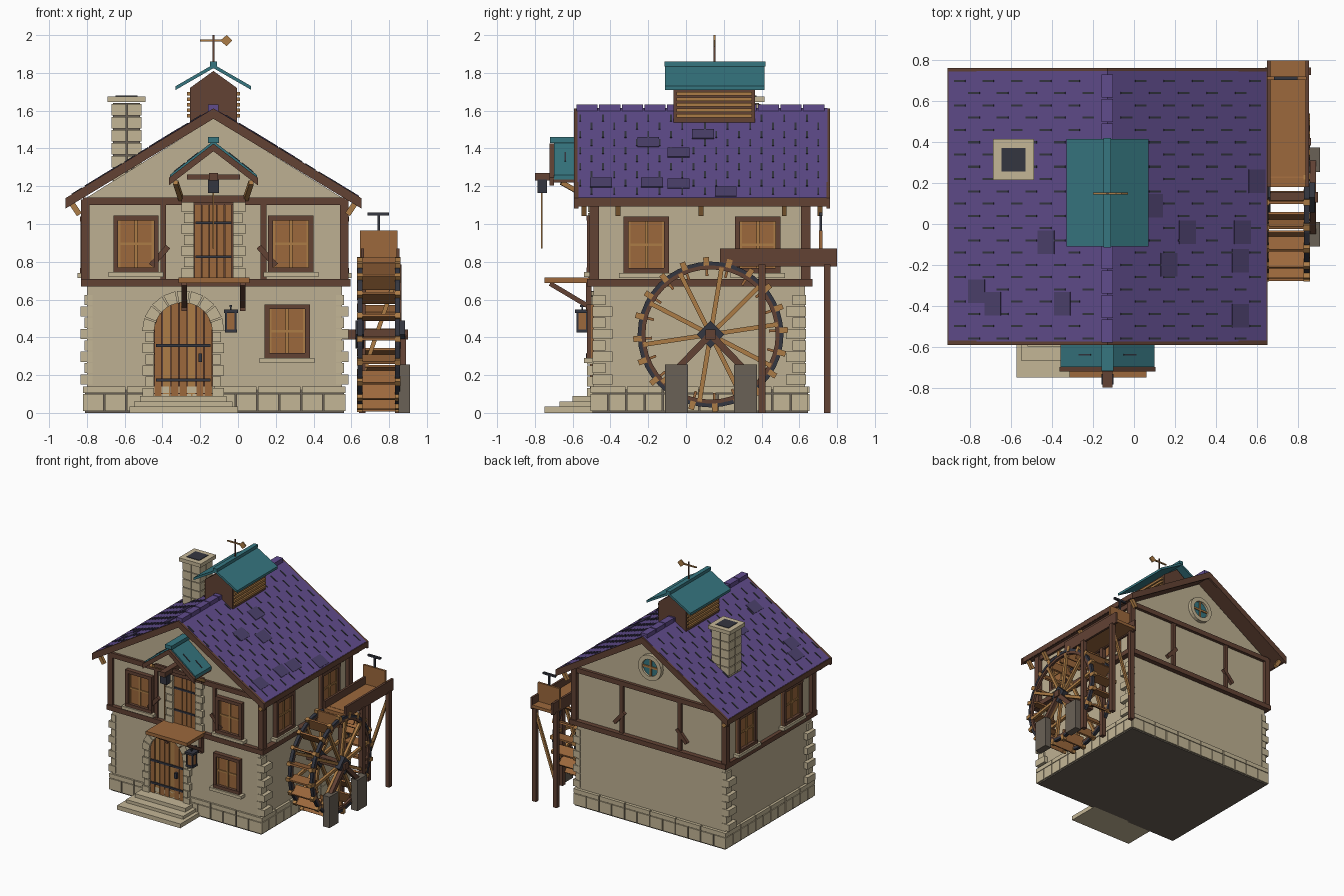
import bpy, bmesh, math
from mathutils import Matrix, Vector

if "Cube" in bpy.data.objects:
    bpy.data.objects.remove(bpy.data.objects["Cube"])

def lin(c):
    return tuple((v / 255 / 12.92 if v < 11 else ((v / 255 + .055) / 1.055) ** 2.4) for v in c) + (1,)

MATS = {}
for key, rgb in {"plaster": (190, 176, 146), "stone": (196, 182, 150), "dark_wood": (98, 66, 52),
                 "orange_wood": (156, 104, 60), "light_wood": (172, 124, 70), "purple_tile": (96, 76, 140),
                 "dark_tile": (76, 65, 108), "teal": (54, 118, 128), "dark_metal": (52, 54, 64),
                 "grey_stone": (106, 97, 86)}.items():
    MATS[key] = bpy.data.materials.new(key)
    MATS[key].diffuse_color = lin(rgb)

def finish(name, bm, mat):
    bmesh.ops.recalc_face_normals(bm, faces=bm.faces)
    me = bpy.data.meshes.new(name)
    bm.to_mesh(me)
    bm.free()
    me.materials.append(MATS[mat])
    ob = bpy.data.objects.new(name, me)
    bpy.context.collection.objects.link(ob)
    return ob

def boxes(name, mat, items, m=Matrix()):
    """Axis-aligned boxes (x0, x1, y0, y1, z0, z1) in one object."""
    bm = bmesh.new()
    for x0, x1, y0, y1, z0, z1 in items:
        t = Matrix.Translation(((x0 + x1) / 2, (y0 + y1) / 2, (z0 + z1) / 2))
        bmesh.ops.create_cube(bm, size=1, matrix=m @ t @ Matrix.Diagonal((x1 - x0, y1 - y0, z1 - z0, 1)))
    return finish(name, bm, mat)

def bars(name, mat, items):
    """Square beams (start, end, width, height) in one object."""
    bm = bmesh.new()
    for p, q, w, h in items:
        p, q = Vector(p), Vector(q)
        d = (q - p).normalized()
        side = d.cross(Vector((0, 0, 1)))
        side = side.normalized() if side.length > 1e-4 else Vector((1, 0, 0))
        r = Matrix((d, side, d.cross(side))).transposed().to_4x4()
        bmesh.ops.create_cube(bm, size=1, matrix=Matrix.Translation((p + q) / 2) @ r
                              @ Matrix.Diagonal(((q - p).length, w, h, 1)))
    return finish(name, bm, mat)

def prisms(name, mat, outlines, y0, y1):
    """x-z outlines extruded along y."""
    bm = bmesh.new()
    for pts in outlines:
        f = bm.faces.new([bm.verts.new((x, y0, z)) for x, z in pts])
        g = bmesh.ops.extrude_face_region(bm, geom=[f])["geom"]
        bmesh.ops.translate(bm, vec=(0, y1 - y0, 0), verts=[v for v in g if isinstance(v, bmesh.types.BMVert)])
    return finish(name, bm, mat)

def chevron(name, mat, zr, half, drop, t, y0, y1):
    e = zr - drop
    prisms(name, mat, [[(CX - half, e), (CX, zr), (CX + half, e),
                        (CX + half, e - t), (CX, zr - t), (CX - half, e - t)]], y0, y1)

def ring(name, mat, c, r0, r1, half, axis, n):
    """Flat ring around x or y."""
    bm = bmesh.new()
    loops = []
    for i in range(n):
        a = math.tau * i / n
        vs = []
        for r, o in ((r0, -half), (r1, -half), (r1, half), (r0, half)):
            u, w = r * math.cos(a), r * math.sin(a)
            vs.append(bm.verts.new(Vector(c) + Vector((o, u, w) if axis == "x" else (u, o, w))))
        loops.append(vs)
    for i in range(n):
        for k in range(4):
            a, b = loops[i], loops[(i + 1) % n]
            bm.faces.new((a[k], a[(k + 1) % 4], b[(k + 1) % 4], b[k]))
    finish(name, bm, mat)

CX = -.13
X0, X1, Y0, Y1 = -.80, .55, -.49, .63

# House body, plinth and corner stones
prisms("walls", "plaster", [[(X0, .01), (X1, .01), (X1, 1.14), (CX, 1.56), (X0, 1.14)]], Y0, Y1)
boxes("plinth", "grey_stone", [(X0 - .01, X1 + .01, Y0 - .005, Y1 + .015, 0, .125)])
blocks = []
for z0, z1 in ((.01, .1), (.105, .14)):
    n = 12 if z0 < .1 else 6
    for i in range(n):
        a, b = -.82 + 1.39 * i / n, -.82 + 1.39 * (i + 1) / n - .008
        blocks += [(a, b, -.505, -.48, z0, z1), (a, b, .62, .655, z0, z1)]
        a, b = -.505 + 1.16 * i / n, -.505 + 1.16 * (i + 1) / n - .008
        blocks += [(-.82, -.79, a, b, z0, z1), (.54, .57, a, b, z0, z1)]
boxes("plinth_blocks", "stone", blocks)
quoins = []
for i in range(8):
    z, w, o = .15 + i * .06, (.1, .065)[i % 2], (.035, .012)[i % 2]
    for ya, yb in ((Y0 - .004, Y0 + w), (Y1 - w, Y1 + .004)):
        quoins += [(X0 - o, X0 + .03, ya, yb, z, z + .054), (X1 - .03, X1 + o, ya, yb, z, z + .054)]
boxes("corner_stones", "stone", quoins)

# Timber frame
frame = [(X0 - .03, X1 + .045, Y0 - .035, Y1 + .04, .67, .71)]
for za, zb in ((1.1, 1.14),):
    frame += [(X0 - .02, X1 + .02, Y0 - .02, Y0, za, zb), (X0 - .02, X1 + .02, Y1, Y1 + .025, za, zb),
              (X0 - .02, X0, Y0, Y1, za, zb), (X1, X1 + .02, Y0, Y1, za, zb)]
for x in (X0 - .03, X1 - .01):
    for y in (Y0 - .02, Y1 - .02):
        frame.append((x, x + .045, y, y + .05, .71, 1.13))
for x in (-.41, .12):
    frame += [(x, x + .03, Y0 - .015, Y0, .71, 1.1), (x, x + .03, Y1, Y1 + .02, .71, 1.1)]
boxes("timber_frame", "dark_wood", frame)
bars("timber_braces", "dark_wood", [((CX + s * .33, y, .78), (CX + s * .24, y, .88), .03, .03)
                                    for s in (-1, 1) for y in (Y0 - .01, Y1 + .01)])

# Main roof
chevron("roof_soffit", "dark_wood", 1.592, .78, .475, .025, -.57, .745)
chevron("roof_tiles", "purple_tile", 1.615, .777, .475, .022, -.575, .748)
for nm, a, b in (("front_bargeboard", -.593, -.57), ("back_bargeboard", .745, .762)):
    chevron(nm, "dark_wood", 1.612, .783, .475, .055, a, b)
boxes("eave_boards", "dark_wood", [(-.912, -.9, -.59, .76, 1.095, 1.138), (.64, .652, -.59, .76, 1.095, 1.138)])
boxes("ridge_caps", "purple_tile", [(CX - .028, CX + .028, -.58 + .12 * i, -.468 + .12 * i, 1.598, 1.632) for i in range(11)])
K = .475 / .777
def on_roof(x, y, lift=.001):
    return (x, y, 1.615 + lift - K * abs(x - CX))
gaps, odd = [], []
for s in (-1, 1):
    for row in range(10):
        d = .065 + row * .07
        for j in range(11):
            y = -.56 + .06 * (row % 2) + .12 * j
            gaps.append((on_roof(CX + s * d, y), on_roof(CX + s * (d + .055), y), .01, .006))
for x, y in ((.6, .21), (.1, .09), (.26, -.04), (.17, -.2), (.52, -.18), (.52, -.45), (.53, -.04),
             (-.43, -.09), (-.77, -.33), (-.69, -.39), (-.35, -.39)):
    odd.append((on_roof(x - .04, y), on_roof(x + .04, y), .115, .008))
bars("tile_joints", "dark_metal", gaps)
bars("odd_tiles", "dark_tile", odd)
bars("rafter_tails", "light_wood", [((CX + s * .75, y, 1.11), (CX + s * .71, y, 1.05), .025, .03)
                                    for s in (-1, 1) for y in (-.54, -.36, .08, .52, .71)])

# Windows: local x across, -y outward, z up
def window(name, x, y, z, turn, h=.3):
    m = Matrix.Translation((x, y, z)) @ Matrix.Rotation(turn, 4, "Z")
    w = .12
    boxes(name + "_panes", "orange_wood", [(-w, w, -.012, .01, 0, h)], m)
    boxes(name + "_frame", "dark_wood", [(-w, -w + .026, -.035, 0, 0, h), (w - .026, w, -.035, 0, 0, h),
                                         (-w, w, -.037, 0, 0, .026), (-w, w, -.037, 0, h - .026, h)], m)
    boxes(name + "_bars", "light_wood", [(-.008, .008, -.02, 0, .02, h - .02), (-.09, .09, -.019, 0, h / 2 - .007, h / 2 + .007),
                                         (-.095, -.083, -.018, 0, .02, h - .02), (.083, .095, -.018, 0, .02, h - .02)], m)
    boxes(name + "_sill", "stone", [(-.145, .145, -.05, 0, -.025, 0)], m)

window("upper_left_window", -.54, Y0, .745, 0)
window("upper_right_window", .28, Y0, .745, 0)
window("lower_window", .26, Y0, .29, 0, .285)
for i, y in enumerate((-.21, .38)):
    window(f"right_side_window_{i}", X1, y, .74, math.pi / 2)
    window(f"left_side_window_{i}", X0, y, .74, -math.pi / 2)

# Round window in the back gable
RC = (CX, Y1, 1.32)
prisms("round_glass", "teal", [[(CX + .075 * math.cos(i * math.tau / 20), 1.32 + .075 * math.sin(i * math.tau / 20))
                                for i in range(20)]], Y1 - .01, Y1 + .012)
ring("round_window_stones", "stone", RC, .07, .105, .03, "y", 20)
boxes("round_window_bars", "light_wood", [(CX - .008, CX + .008, Y1, Y1 + .02, 1.25, 1.39), (CX - .07, CX + .07, Y1, Y1 + .02, 1.312, 1.328)])

# Arched front door
DX, R, SP = -.29, .155, .43
def arch(x):
    return SP + math.sqrt(max(0, R * R - (x - DX) ** 2))
edges = [DX - R + i * 2 * R / 7 for i in range(8)]
for nm, mat, par in (("door_planks", "orange_wood", 0), ("door_planks_inner", "light_wood", 1)):
    prisms(nm, mat, [[(a + .003, .08), (b - .003, .08), (b - .003, arch(b - .003)), ((a + b) / 2, arch((a + b) / 2)), (a + .003, arch(a + .003))]
                     for i, (a, b) in enumerate(zip(edges, edges[1:])) if i % 3 % 2 == par], Y0 - .018 + .003 * par, Y0)
prisms("door_backing", "dark_wood", [[(DX - R, .08), (DX + R, .08)] + [(DX + R * math.cos(i * math.pi / 12),
       SP + R * math.sin(i * math.pi / 12)) for i in range(13)]], Y0 - .008, Y0)
boxes("door_straps", "dark_metal", [(DX - .145, DX + .145, Y0 - .026, Y0, z, z + .016) for z in (.165, .35)]
      + [(-.21, -.19, Y0 - .04, Y0, .27, .315)])
stones = []
for i in range(9):
    a, b = math.pi * i / 9 + .02, math.pi * (i + 1) / 9 - .02
    stones.append([(DX + r * math.cos(t), SP + r * math.sin(t)) for r, t in ((R, a), (.218, a), (.218, b), (R, b))])
for s in (-1, 1):
    for i in range(6):
        w, z = (.215, .2)[i % 2], .08 + i * .059
        stones.append([(DX + s * R, z), (DX + s * w, z), (DX + s * w, z + .053), (DX + s * R, z + .053)])
prisms("door_surround", "stone", stones, Y0 - .035, Y0)
boxes("front_steps", "stone", [(-.575, 0, -.75, -.48, 0, .035), (-.55, -.03, -.67, -.48, .035, .06), (-.52, -.06, -.6, -.48, .06, .09)])

# Loft door with balcony
boxes("loft_planks", "orange_wood", [(-.23 + i * .04, -.194 + i * .04, Y0 - .016, Y0, .71, 1.12) for i in range(5)])
boxes("loft_backing", "dark_wood", [(-.235, -.025, Y0 - .008, Y0, .71, 1.12), (-.3, .04, Y0 - .04, Y0, 1.115, 1.15)])
boxes("loft_straps", "dark_metal", [(-.225, -.035, Y0 - .024, Y0, z, z + .014) for z in (.82, 1.0)])
boxes("loft_jambs", "stone", [(CX - (.17, .155)[i % 2], CX - .103, Y0 - .03, Y0, .715 + i * .058, .767 + i * .058) for i in range(7)]
      + [(CX + .103, CX + (.17, .155)[i % 2], Y0 - .03, Y0, .715 + i * .058, .767 + i * .058) for i in range(7)])
boxes("balcony_floor", "orange_wood", [(-.315, .06, -.75, -.5, .688, .716)])
bars("balcony_supports", "dark_wood", [((x, -.72, .685), (x, -.51, .56), .028, .025) for x in (-.285, .025)]
     + [((x, -.515, .54), (x, -.515, .69), .028, .03) for x in (-.285, .025)])

# Hoist canopy
chevron("canopy_roof", "teal", 1.44, .23, .18, .025, -.7, -.48)
chevron("canopy_bargeboard", "dark_wood", 1.425, .235, .18, .04, -.722, -.7)
chevron("canopy_lining", "dark_wood", 1.415, .225, .18, .015, -.7, -.48)
boxes("canopy_ridge", "teal", [(CX - .03, CX + .03, -.72, -.48, 1.43, 1.46)])
bars("canopy_joints", "dark_metal", [((CX + s * d, y, 1.441 - .783 * d), (CX + s * (d + .06), y, 1.441 - .783 * (d + .06)), .008, .006)
                                     for s in (-1, 1) for d, y in ((.08, -.64), (.15, -.58))])
boxes("hoist_beam", "dark_wood", [(CX - .024, CX + .024, -.8, -.48, 1.23, 1.27), (CX - .14, CX + .14, -.7, -.68, 1.235, 1.262)])
bars("canopy_braces", "light_wood", [((CX + s * .2, -.66, 1.22), (CX + s * .17, -.5, 1.13), .025, .025) for s in (-1, 1)])
boxes("hoist_pulley", "dark_metal", [(CX - .03, CX + .03, -.785, -.735, 1.165, 1.235)])
boxes("hoist_rope", "light_wood", [(CX - .004, CX + .004, -.768, -.76, .87, 1.17)])

# Lantern
boxes("lantern_glass", "orange_wood", [(-.063, -.013, -.575, -.525, .44, .53)])
boxes("lantern_metal", "dark_metal", [(-.075, 0, -.587, -.513, .53, .548), (-.07, -.006, -.58, -.518, .425, .442),
      (-.045, -.031, -.56, -.49, .56, .572), (-.042, -.034, -.554, -.546, .54, .57)]
      + [(x, x + .01, y, y + .01, .43, .54) for x in (-.068, -.018) for y in (-.58, -.53)])

# Cupola and weather vane
boxes("cupola_body", "dark_wood", [(-.255, -.005, -.065, .365, 1.5, 1.72)])
prisms("cupola_gable", "dark_wood", [[(-.255, 1.72), (-.005, 1.72), (CX, 1.81)]], -.065, .365)
boxes("cupola_slats", "light_wood", [(-.27, .01, -.05, .35, 1.565 + i * .029, 1.583 + i * .029) for i in range(5)])
chevron("cupola_roof", "teal", 1.845, .2, .115, .02, -.11, .415)
boxes("cupola_ridge", "teal", [(CX - .018, CX + .018, -.115, .42, 1.835, 1.86)])
boxes("vane_pole", "dark_wood", [(CX - .005, CX + .005, .145, .155, 1.85, 2)])
boxes("vane_arm", "light_wood", [(-.2, -.06, .145, .155, 1.966, 1.976)])
prisms("vane_head", "light_wood", [[(-.095, 1.971), (-.06, 1.941), (-.03, 1.971), (-.06, 2.0)]], .145, .155)

# Chimney
boxes("chimney_core", "grey_stone", [(-.662, -.518, .243, .387, 1.15, 1.64)])
boxes("chimney_blocks", "stone", [(x, x + .076, y, y + .076, z, z + .062) for x in (-.67, -.586) for y in (.235, .319)
                                  for z in [1.16 + i * .069 for i in range(7)]])
boxes("chimney_cap", "stone", [(-.69, -.49, .215, .415, 1.645, 1.675)])
boxes("chimney_flue", "dark_metal", [(-.648, -.532, .257, .373, 1.66, 1.679)])

# Water wheel
WY, WZ = .13, .415
def polar(x, r, a):
    return (x, WY + r * math.cos(a), WZ + r * math.sin(a))
for nm, x in (("inner_rim", .645), ("outer_rim", .845)):
    ring(nm, "dark_wood", (x, WY, WZ), .345, .378, .01, "x", 40)
    ring(nm + "_hoop", "dark_metal", (x, WY, WZ), .366, .386, .013, "x", 40)
    bars(nm + "_spokes", "light_wood", [(polar(x, .03, a), polar(x, .36, a), .022, .024)
                                        for a in [.15 + i * math.tau / 10 for i in range(10)]])
bars("wheel_paddles", "orange_wood", [(polar(.745, .31, a), polar(.745, .408, a), .2, .014)
                                      for a in [.06 + i * math.tau / 20 for i in range(20)]])
bars("paddle_ends", "light_wood", [(polar(x, .365, a), polar(x, .41, a), .03, .03)
                                   for x in (.645, .845) for a in [.06 + i * math.tau / 20 for i in range(20)]])
boxes("wheel_axle", "dark_wood", [(.54, .9, WY - .026, WY + .026, WZ - .026, WZ + .026)])
bars("wheel_hub", "dark_metal", [(polar(x, .052, -math.pi / 4), polar(x, .052, math.pi * .75), .045, .104) for x in (.645, .862)])
bars("bearing_struts", "dark_wood", [((.875, WY, WZ), (.875, WY + s * .17, .24), .03, .035) for s in (-1, 1)])
boxes("bearing_piers", "grey_stone", [(.85, .91, -.11, .01, 0, .255), (.85, .91, .255, .375, 0, .255)])

# Flume and sluice gate
boxes("flume_sides", "dark_wood", [(.65, .668, .18, .8, .775, .87), (.838, .856, .18, .8, .775, .87)])
boxes("flume_floor", "orange_wood", [(.66, .845, .18, .8, .785, .81)])
boxes("flume_posts", "dark_wood", [(x, x + .036, y, y + .036, 0, .785) for x in (.64, .83) for y in (.385, .73)])
bars("flume_braces", "light_wood", [((.66, y, .2), (.845, y, .74), .018, .022) for y in (.4, .75)])
boxes("sluice_gate", "orange_wood", [(.645, .845, .705, .722, .8, .965)])
boxes("gate_handle", "dark_metal", [(.738, .752, .706, .72, .96, 1.05), (.685, .8, .704, .722, 1.045, 1.06)])

for m in bpy.data.materials:
    if m.users and not m.is_grease_pencil:
        m.use_nodes = True
        m.node_tree.nodes["Principled BSDF"].inputs["Base Color"].default_value = m.diffuse_color
